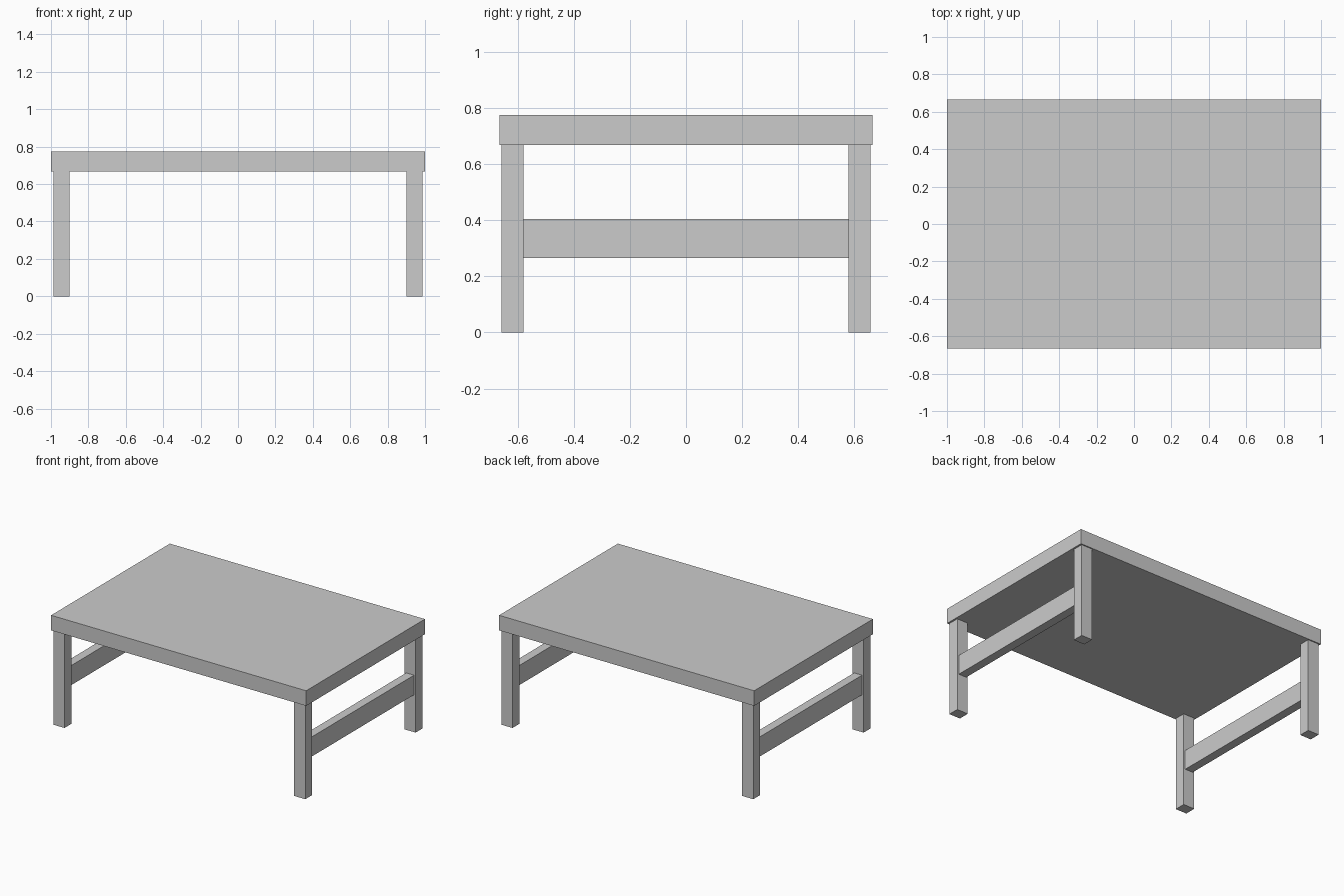
import bpy

if "Cube" in bpy.data.objects:
    bpy.data.objects.remove(bpy.data.objects["Cube"])


def box(name, center, size):
    bpy.ops.mesh.primitive_cube_add(size=1, location=center)
    obj = bpy.context.object
    obj.name = name
    obj.scale = size
    bpy.ops.object.transform_apply(location=False, rotation=False, scale=True)
    return obj


TOP_Z, UNDER_Z = 0.775, 0.668
LEG_X, LEG_Y = 0.944, 0.618      # leg centres
LEG_W, LEG_D = 0.087, 0.078      # leg section

# Table top
box("table_top", (0, 0, (TOP_Z + UNDER_Z) / 2), (2.0, 1.33, TOP_Z - UNDER_Z))

for sx, side in ((-1, "left"), (1, "right")):
    # Corner legs
    for sy, end in ((-1, "front"), (1, "back")):
        box(f"{end}_{side}_leg", (sx * LEG_X, sy * LEG_Y, UNDER_Z / 2),
            (LEG_W, LEG_D, UNDER_Z))
    # Side stretcher between the front and back leg
    box(f"{side}_stretcher", (sx * LEG_X, 0, 0.334),
        (0.062, 2 * LEG_Y - LEG_D, 0.139))
